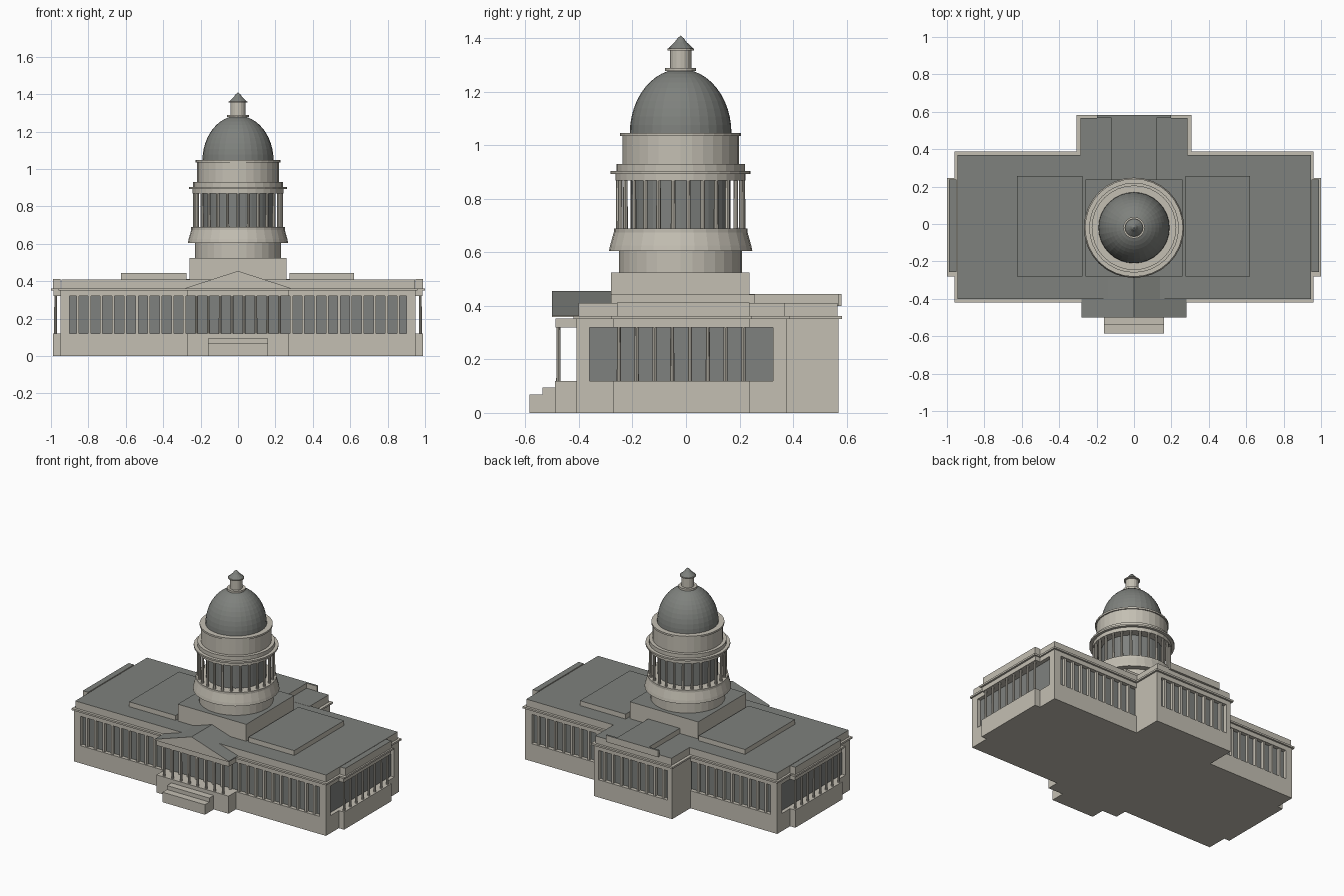
import bpy, bmesh, math

if "Cube" in bpy.data.objects:
    bpy.data.objects.remove(bpy.data.objects["Cube"])


def material(name, rgb):
    m = bpy.data.materials.new(name)
    m.diffuse_color = (*rgb, 1)
    m.use_nodes = True
    m.node_tree.nodes["Principled BSDF"].inputs["Base Color"].default_value = m.diffuse_color
    return m


STONE = material("pale_stone", (0.55, 0.52, 0.45))
ROOF = material("grey_roof", (0.21, 0.22, 0.205))
GLASS = material("window_grey", (0.21, 0.22, 0.21))
CY = -0.02       # centre line of the rotunda
Z0, Z1 = 0.12, 0.32   # sill and head of the window band


def finish(bm, name, mats, roofed=False):
    bmesh.ops.recalc_face_normals(bm, faces=bm.faces)
    if roofed:   # upward faces take the second material
        for f in bm.faces:
            f.material_index = 1 if f.normal.z > 0.3 else 0
    me = bpy.data.meshes.new(name)
    bm.to_mesh(me)
    bm.free()
    for m in mats:
        me.materials.append(m)
    ob = bpy.data.objects.new(name, me)
    bpy.context.collection.objects.link(ob)
    return ob


def add_box(bm, x0, x1, y0, y1, z0, z1):
    vs = bmesh.ops.create_cube(bm, size=1)["verts"]
    for v in vs:
        v.co = ((x0 + x1) / 2 + v.co.x * (x1 - x0),
                (y0 + y1) / 2 + v.co.y * (y1 - y0),
                (z0 + z1) / 2 + v.co.z * (z1 - z0))


def boxes(name, dims, mat=STONE, roofed=False):
    bm = bmesh.new()
    for d in dims:
        add_box(bm, *d)
    return finish(bm, name, [mat, ROOF] if roofed else [mat], roofed)


def columns(name, points, r, z0, z1):
    bm = bmesh.new()
    for x, y in points:
        vs = bmesh.ops.create_cone(bm, cap_ends=True, segments=8, radius1=r,
                                   radius2=r * 0.9, depth=z1 - z0)["verts"]
        bmesh.ops.translate(bm, verts=vs, vec=(x, y, (z0 + z1) / 2))
    return finish(bm, name, [STONE])


def lathe(name, profile, mat, segments=32):
    bm = bmesh.new()
    rings = []
    for r, z in profile:
        if r < 1e-5:
            rings.append([bm.verts.new((0, CY, z))] * segments)
        else:
            rings.append([bm.verts.new((r * math.cos(2 * math.pi * i / segments),
                                        CY + r * math.sin(2 * math.pi * i / segments), z))
                          for i in range(segments)])
    for a, b in zip(rings, rings[1:]):
        for i in range(segments):
            j = (i + 1) % segments
            loop = list(dict.fromkeys((a[i], a[j], b[j], b[i])))
            bm.faces.new(loop)
    for ring in (rings[0], rings[-1]):
        if ring[0] is not ring[1]:
            bm.faces.new(ring)
    return finish(bm, name, [mat])


# Main block: base, recessed window band, corner posts, frieze
boxes("main_base", [(-0.95, 0.95, -0.41, 0.375, 0, Z0)])
boxes("main_windows", [(-0.925, 0.925, -0.385, 0.35, Z0, Z1)], GLASS)
boxes("main_corner_posts", [(min(s * 0.9, s * 0.95), max(s * 0.9, s * 0.95), y, y + 0.05, Z0, Z1)
                            for s in (-1, 1) for y in (-0.41, 0.325)])
boxes("main_frieze", [(-0.95, 0.95, -0.41, 0.375, Z1, 0.35)])
boxes("main_cornice", [(-0.96, 0.96, -0.42, 0.387, 0.35, 0.362)])
boxes("main_parapet", [(-0.945, 0.945, -0.402, 0.37, 0.362, 0.41)], roofed=True)

# Pilasters between the windows
bays = [(i - 13.5) * 0.0635 for i in range(28)]
boxes("front_pilasters", [(x - 0.007, x + 0.007, -0.405, -0.38, Z0, Z1) for x in bays])
boxes("back_pilasters", [(x - 0.007, x + 0.007, 0.345, 0.37, Z0, Z1)
                         for x in bays if abs(x) > 0.3])

# End porches with open colonnades
for side, s in (("left", -1), ("right", 1)):
    def span(a, b):
        return (min(s * a, s * b), max(s * a, s * b))
    boxes(side + "_porch_base", [(*span(0.94, 0.99), -0.272, 0.237, 0, Z0)])
    boxes(side + "_porch_frieze", [(*span(0.94, 0.987), -0.272, 0.237, Z1, 0.35)])
    boxes(side + "_porch_cornice", [(*span(0.94, 1.0), -0.28, 0.245, 0.35, 0.362)])
    boxes(side + "_porch_parapet", [(*span(0.95, 0.99), -0.257, 0.237, 0.362, 0.412)], roofed=True)
    columns(side + "_porch_columns",
            [(s * 0.975, -0.251 + i * 0.0665) for i in range(8)], 0.008, Z0, Z1)

# Rear wing
boxes("rear_base", [(-0.295, 0.295, 0.36, 0.57, 0, Z0)])
boxes("rear_windows", [(-0.28, 0.28, 0.36, 0.545, Z0, Z1)], GLASS)
boxes("rear_side_walls", [(-0.295, -0.26, 0.36, 0.57, Z0, Z1), (0.26, 0.295, 0.36, 0.57, Z0, Z1)])
boxes("rear_pilasters", [(x - 0.007, x + 0.007, 0.54, 0.565, Z0, Z1) for x in bays if abs(x) < 0.25])
boxes("rear_frieze", [(-0.295, 0.295, 0.36, 0.57, Z1, 0.35)])
boxes("rear_cornice", [(-0.307, 0.307, 0.36, 0.583, 0.35, 0.362)])
boxes("rear_parapet", [(-0.287, 0.287, 0.36, 0.567, 0.362, 0.411)], roofed=True)
boxes("rear_attic", [(-0.12, 0.12, 0.22, 0.57, 0.40, 0.445)], roofed=True)
boxes("rear_crest", [(-0.197, 0.197, 0.568, 0.582, 0.40, 0.445)], roofed=True)

# Front portico, steps and pediment
boxes("portico_base", [(-0.272, 0.272, -0.49, -0.40, 0, Z0)])
columns("portico_columns", [(x, -0.477) for x in bays if abs(x) < 0.26], 0.008, Z0, Z1)
boxes("portico_frieze", [(-0.272, 0.272, -0.488, -0.40, Z1, 0.352)])
boxes("portico_steps", [(-0.16, 0.16, -0.585, -0.48, 0, 0.068),
                        (-0.16, 0.16, -0.537, -0.48, 0.068, 0.095)])
bm = bmesh.new()
tri = [(-0.28, 0.358), (-0.28, 0.364), (0, 0.455), (0.28, 0.364), (0.28, 0.358)]
ends = [[bm.verts.new((x, y, z)) for x, z in tri] for y in (-0.5, -0.27)]
for e in ends:
    bm.faces.new(e)
for i in range(5):
    j = (i + 1) % 5
    bm.faces.new((ends[0][i], ends[0][j], ends[1][j], ends[1][i]))
finish(bm, "pediment", [STONE, ROOF], True)

# Raised roof sections and square plinth
boxes("roof_sections", [(-0.625, -0.275, -0.28, 0.257, 0.40, 0.443),
                        (0.275, 0.62, -0.28, 0.257, 0.40, 0.443)], roofed=True)
boxes("rotunda_plinth", [(-0.258, 0.258, -0.28, 0.237, 0.40, 0.525)], roofed=True)

# Rotunda, from bottom to top
lathe("lower_drum", [(0.23, 0.52), (0.23, 0.61)], STONE)
lathe("drum_skirt", [(0.268, 0.605), (0.264, 0.625), (0.25, 0.675), (0.25, 0.69)], STONE)
lathe("colonnade_windows", [(0.187, 0.68), (0.187, 0.88)], GLASS)
columns("rotunda_columns",
        [(0.233 * math.cos(a), CY + 0.233 * math.sin(a))
         for a in (math.tau * (i + 0.5) / 26 for i in range(26))], 0.009, 0.69, 0.87)
lathe("colonnade_cornice", [(0.243, 0.868), (0.243, 0.893), (0.262, 0.893), (0.262, 0.904),
                            (0.24, 0.904), (0.24, 0.93), (0.218, 0.93)], STONE)
lathe("upper_drum", [(0.218, 0.92), (0.218, 1.035), (0.226, 1.035), (0.226, 1.047),
                     (0.19, 1.047)], STONE)
lathe("dome", [(0.19 * math.cos(t), 1.045 + 0.24 * math.sin(t))
               for t in (math.pi / 2 * i / 12 for i in range(12))] + [(0, 1.285)], ROOF)
lathe("lantern", [(0.058, 1.277), (0.058, 1.29), (0.04, 1.29), (0.04, 1.355),
                  (0.05, 1.355), (0.05, 1.362)], STONE, 16)
lathe("lantern_cap", [(0.047, 1.362), (0.022, 1.386), (0.012, 1.4), (0, 1.41)], ROOF, 16)
